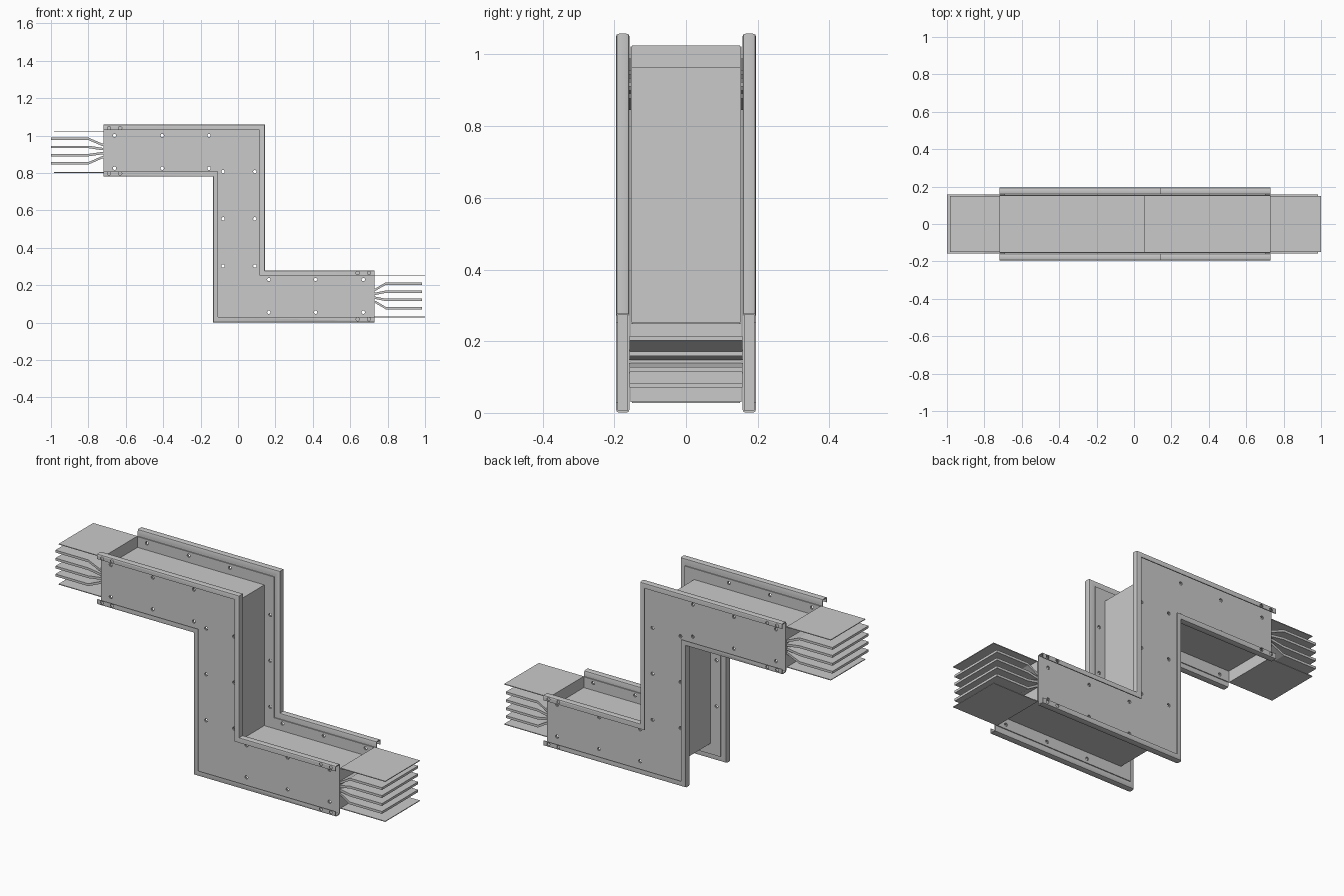
import bpy, bmesh, math
from mathutils import Matrix

if "Cube" in bpy.data.objects:
    bpy.data.objects.remove(bpy.data.objects["Cube"])

steel = bpy.data.materials.new("grey_steel")
steel.diffuse_color = (0.59, 0.59, 0.59, 1)
steel.use_nodes = True
steel.node_tree.nodes["Principled BSDF"].inputs["Base Color"].default_value = steel.diffuse_color

XC, LOW = 0.005, 0.14                   # centre lines of riser and lower arm
PLATE_HIGH, DUCT_HIGH = 0.919, 0.913    # centre lines of upper arm: plates, duct
LEFT, RIGHT = -0.72, 0.73               # ends of the housing


def lower_chain(w, high):
    return [(LEFT, high - w), (XC - w, high - w), (XC - w, LOW - w), (RIGHT, LOW - w)]


def upper_chain(w, high):
    return [(LEFT, high + w), (XC + w, high + w), (XC + w, LOW + w), (RIGHT, LOW + w)]


def z_outline(w, high):
    """Z-shaped outline with half width w around the centre lines."""
    return lower_chain(w, high) + upper_chain(w, high)[::-1]


def finish(name, bm):
    bmesh.ops.recalc_face_normals(bm, faces=bm.faces)
    me = bpy.data.meshes.new(name)
    bm.to_mesh(me)
    bm.free()
    me.materials.append(steel)
    ob = bpy.data.objects.new(name, me)
    bpy.context.collection.objects.link(ob)
    return ob


def extrude(name, pts, y0, y1):
    """Extrude an x-z outline from y0 to y1."""
    bm = bmesh.new()
    face = bm.faces.new([bm.verts.new((x, y0, z)) for x, z in pts])
    ext = bmesh.ops.extrude_face_region(bm, geom=[face])
    verts = [v for v in ext["geom"] if isinstance(v, bmesh.types.BMVert)]
    bmesh.ops.translate(bm, verts=verts, vec=(0, y1 - y0, 0))
    return finish(name, bm)


def sweep_rim(name, chain, section, s):
    """Sweep a (y, half width) section along a mitred edge chain."""
    bm = bmesh.new()
    rows = [[bm.verts.new((x, s * y, z)) for x, z in chain(w, PLATE_HIGH)] for y, w in section]
    n = len(rows)
    for i in range(n):
        a, b = rows[i], rows[(i + 1) % n]
        for j in range(3):
            bm.faces.new((a[j], a[j + 1], b[j + 1], b[j]))
    for j in (0, 3):
        bm.faces.new([r[j] for r in rows])
    ob = finish(name, bm)
    ob.data.shade_smooth()
    ob.data.set_sharp_from_angle(angle=math.radians(50))
    return ob


def ribbon(name, path, t, y):
    """Sheet of thickness t following an x-z path of mostly level runs."""
    pts = [(x, z + t / 2) for x, z in path] + [(x, z - t / 2) for x, z in reversed(path)]
    return extrude(name, pts, -y, y)


# Bolt holes go through the webs, rivet holes only through the outer lips
bolts = [(x, z) for x in (-0.66, -0.405, -0.155) for z in (1.0, 0.825)]
bolts += [(x, z) for x in (0.165, 0.415, 0.67) for z in (0.23, 0.055)]
bolts += [(x, z) for x in (-0.08, 0.09) for z in (0.807, 0.555, 0.302)]
rivets = [(x, z) for x in (-0.69, -0.63) for z in (1.04, 0.797)]
rivets += [(x, z) for x in (0.64, 0.70) for z in (0.265, 0.018)]

bm = bmesh.new()
drills = [(x, 0, z, 1.0) for x, z in bolts]
drills += [(x, s * 0.195, z, 0.02) for x, z in rivets for s in (-1, 1)]
for x, y, z, depth in drills:
    bmesh.ops.create_cone(bm, cap_ends=True, segments=14, radius1=0.009, radius2=0.009, depth=depth,
                          matrix=Matrix.Translation((x, y, z)) @ Matrix.Rotation(math.pi / 2, 4, 'X'))
cutter = finish("hole_cutter", bm)
cutter.hide_render = True
cutter.hide_viewport = True


def drill(ob):
    mod = ob.modifiers.new("holes", 'BOOLEAN')
    mod.object = cutter
    mod.solver = 'EXACT'


# Side plates: web on the inside, rim folded outward with a return lip
rim = [(0.158, 0.111), (0.158, 0.131), (0.160, 0.137), (0.166, 0.139), (0.187, 0.139),
       (0.193, 0.137), (0.195, 0.131), (0.195, 0.111), (0.190, 0.111), (0.190, 0.134),
       (0.163, 0.134), (0.163, 0.111)]
for side, s in (("front", -1), ("back", 1)):
    drill(extrude(side + "_web", z_outline(0.111, PLATE_HIGH), s * 0.158, s * 0.163))
    drill(sweep_rim(side + "_upper_rim", upper_chain, rim, s))
    drill(sweep_rim(side + "_lower_rim", lower_chain, rim, s))
    drill(extrude(side + "_duct_flange", z_outline(0.109, DUCT_HIGH), s * 0.150, s * 0.155))

# Inner duct
extrude("duct", z_outline(0.05, DUCT_HIGH), -0.151, 0.151)

# Cover sheets and conductor bars at both ends
for end, x0, d, zc, bar_z, sheet_x, bar_x, kink_x in (
        ("left", LEFT, -1, DUCT_HIGH, 0.917, -0.985, -1.0, -0.80),
        ("right", RIGHT, 1, LOW, 0.143, 1.0, 0.985, 0.79)):
    for pos, s in (("upper", 1), ("lower", -1)):
        z = zc + s * 0.110
        ribbon(f"{end}_{pos}_cover_sheet", [(x0 - d * 0.004, z), (sheet_x, z)], 0.004, 0.15)
        xs = (x0, x0 - d * 0.004)
        extrude(f"{end}_{pos}_step_wall", [(xs[0], zc + s * 0.049), (xs[0], z),
                                           (xs[1], z), (xs[1], zc + s * 0.049)], -0.15, 0.15)
    for i in range(4):
        k = i - 1.5
        ribbon(f"{end}_conductor_bar_{i + 1}",
               [(x0 - d * 0.03, bar_z + k * 0.022), (x0 + d * 0.005, bar_z + k * 0.022),
                (kink_x, bar_z + k * 0.0437), (bar_x, bar_z + k * 0.0437)], 0.013, 0.157)
